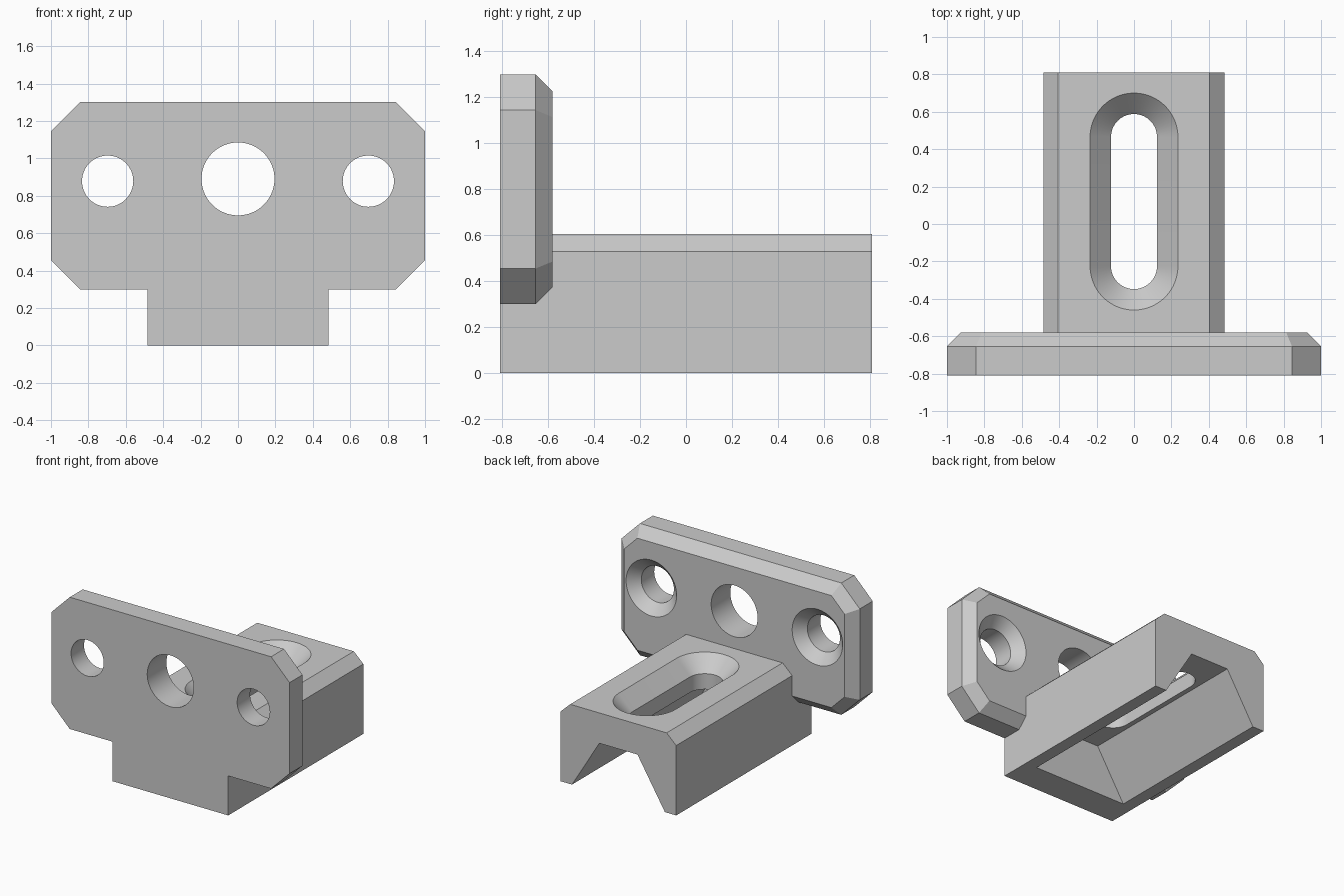
import bpy, bmesh, math

old = bpy.data.objects.get("Cube")
if old:
    bpy.data.objects.remove(old, do_unlink=True)

FRONT, BACK, PLATE_BACK = -0.81, 0.81, -0.58
BLOCK_TOP, GROOVE_TOP = 0.605, 0.375
EPS = 0.05

grey = bpy.data.materials.new("plain grey")
grey.use_nodes = True
grey.diffuse_color = (0.6, 0.6, 0.6, 1)
grey.node_tree.nodes["Principled BSDF"].inputs["Base Color"].default_value = (0.6, 0.6, 0.6, 1)


def loft(name, loops):
    """Closed solid through matching loops of points."""
    bm = bmesh.new()
    rings = [[bm.verts.new(p) for p in loop] for loop in loops]
    n = len(rings[0])
    for a, b in zip(rings, rings[1:]):
        for i in range(n):
            j = (i + 1) % n
            bm.faces.new((a[i], a[j], b[j], b[i]))
    bm.faces.new(rings[0])
    bm.faces.new(rings[-1])
    bmesh.ops.recalc_face_normals(bm, faces=bm.faces)
    mesh = bpy.data.meshes.new(name)
    bm.to_mesh(mesh)
    bm.free()
    mesh.materials.append(grey)
    obj = bpy.data.objects.new(name, mesh)
    bpy.context.collection.objects.link(obj)
    return obj


def along_y(profile, y):
    return [(x, y, z) for x, z in profile]


def mirrored(half):
    return half + [(-x, z) for x, z in reversed(half)]


def combine(target, tool, operation):
    """Apply an exact boolean and discard the tool."""
    mod = target.modifiers.new(operation.lower(), 'BOOLEAN')
    mod.operation, mod.solver, mod.object = operation, 'EXACT', tool
    bpy.context.view_layer.objects.active = target
    bpy.ops.object.modifier_apply(modifier=mod.name)
    bpy.data.objects.remove(tool, do_unlink=True)


def octagon(inset):
    """Plate outline with clipped corners, offset inward evenly."""
    w, h = 1 - inset, 0.5 - inset
    c = 0.155 - inset * (2 - math.sqrt(2))
    half = [(w - c, -h), (w, c - h), (w, h - c), (w - c, h)]
    return [(x, z + 0.8) for x, z in mirrored(half)]


def circle(cx, cz, r, n=64):
    return [(cx + r * math.cos(math.tau * i / n), cz + r * math.sin(math.tau * i / n))
            for i in range(n)]


def slot(r, z, y0=-0.225, y1=0.465, n=32):
    """Rounded slot outline running along y."""
    points = []
    for cy, start in ((y1, 0), (y0, math.pi)):
        for i in range(n + 1):
            a = start + math.pi * i / n
            points.append((r * math.cos(a), cy + r * math.sin(a), z))
    return points


# Upright plate, chamfered around its back edge
bracket = loft("slotted_bracket", [along_y(octagon(0), FRONT),
                                   along_y(octagon(0), PLATE_BACK - 0.075),
                                   along_y(octagon(0.075), PLATE_BACK)])

# Base block with chamfered top edges
block = mirrored([(0.485, 0), (0.485, 0.53), (0.405, BLOCK_TOP)])
combine(bracket, loft("base_block", [along_y(block, y) for y in (FRONT, BACK)]), 'UNION')

# Tapered groove underneath, open at the back
slope = (0.39 - 0.16) / GROOVE_TOP
groove = mirrored([(0.39 + slope * EPS, -EPS), (0.16, GROOVE_TOP)])
combine(bracket, loft("groove_cutter", [along_y(groove, y) for y in (PLATE_BACK, BACK + EPS)]),
        'DIFFERENCE')

# Countersunk slot through the block
combine(bracket, loft("slot_cutter", [slot(0.123, GROOVE_TOP - EPS),
                                      slot(0.123, BLOCK_TOP - 0.112),
                                      slot(0.235 + EPS, BLOCK_TOP + EPS)]), 'DIFFERENCE')

# Plain centre hole
centre = circle(0, 0.89, 0.195)
combine(bracket, loft("centre_hole_cutter", [along_y(centre, y)
                                             for y in (FRONT - EPS, PLATE_BACK + EPS)]),
        'DIFFERENCE')

# Side screw holes, countersunk from the back
for side in (-1, 1):
    x, z, r = side * 0.697, 0.878, 0.137
    combine(bracket, loft("screw_hole_cutter", [
        along_y(circle(x, z, r), FRONT - EPS),
        along_y(circle(x, z, r), PLATE_BACK - 0.075),
        along_y(circle(x, z, r + 0.075 + EPS), PLATE_BACK + EPS)]), 'DIFFERENCE')

# Merge flat regions and smooth the round walls
bm = bmesh.new()
bm.from_mesh(bracket.data)
bmesh.ops.remove_doubles(bm, verts=bm.verts, dist=0.0001)
bmesh.ops.dissolve_limit(bm, angle_limit=0.002, verts=bm.verts, edges=bm.edges)
bm.to_mesh(bracket.data)
bm.free()
bpy.ops.object.select_all(action='DESELECT')
bracket.select_set(True)
bpy.context.view_layer.objects.active = bracket
bpy.ops.object.shade_smooth_by_angle(angle=math.radians(30))
